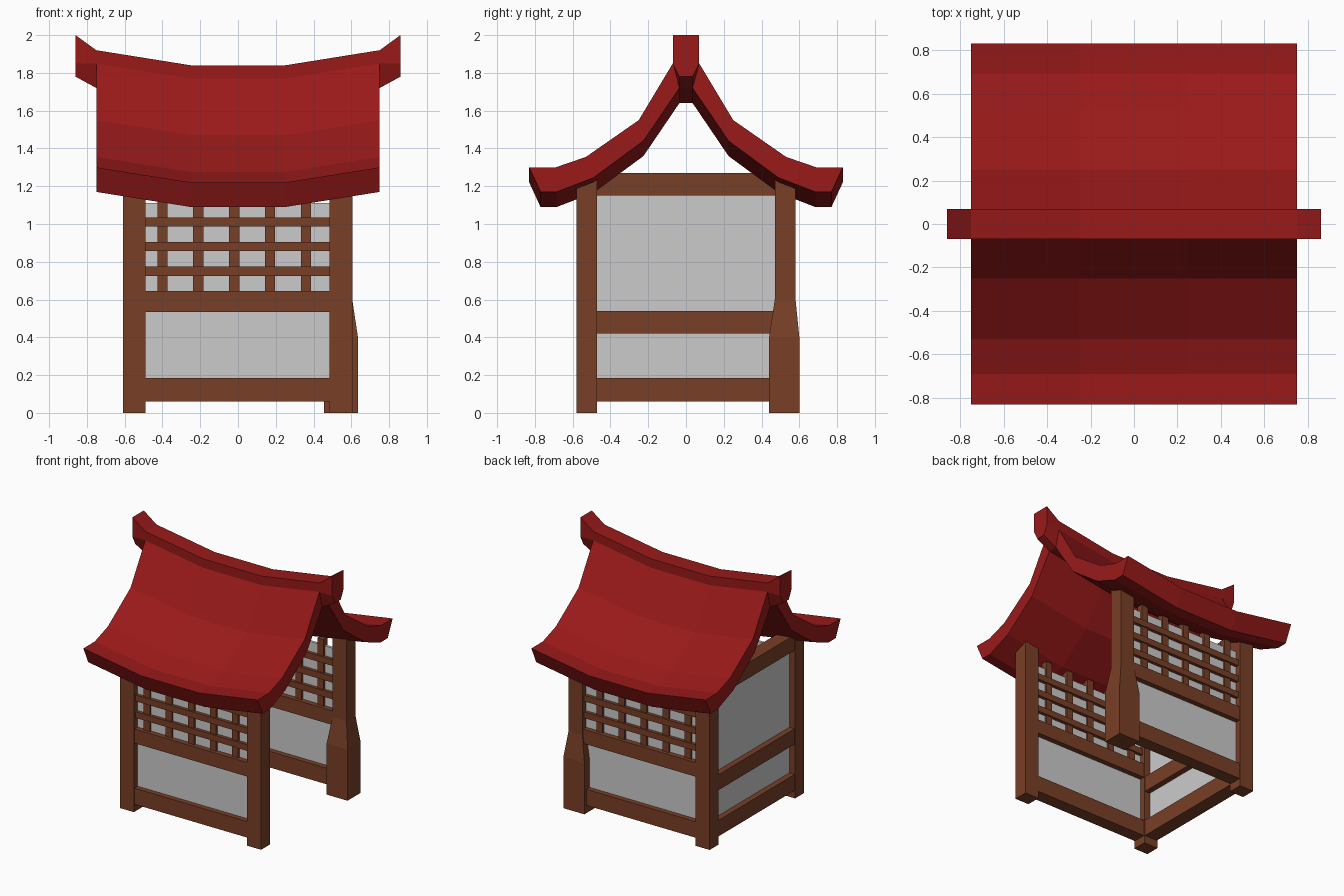
import bpy, bmesh

if "Cube" in bpy.data.objects:
    bpy.data.objects.remove(bpy.data.objects["Cube"])


def material(name, rgb):
    m = bpy.data.materials.new(name)
    m.diffuse_color = (*rgb, 1)
    m.use_nodes = True
    m.node_tree.nodes["Principled BSDF"].inputs["Base Color"].default_value = m.diffuse_color
    return m


RED = material("red_roof", (0.32, 0.01, 0.01))
WOOD = material("brown_wood", (0.19, 0.05, 0.02))


def loft(name, sections, mat=None):
    """Closed solid through a row of matching cross-sections."""
    bm = bmesh.new()
    rings = [[bm.verts.new(p) for p in s] for s in sections]
    n = len(rings[0])
    for a, b in zip(rings, rings[1:]):
        for i in range(n):
            j = (i + 1) % n
            bm.faces.new((a[i], a[j], b[j], b[i]))
    bm.faces.new(rings[0])
    bm.faces.new(rings[-1])
    bmesh.ops.recalc_face_normals(bm, faces=bm.faces)
    me = bpy.data.meshes.new(name)
    bm.to_mesh(me)
    bm.free()
    ob = bpy.data.objects.new(name, me)
    bpy.context.collection.objects.link(ob)
    if mat:
        me.materials.append(mat)
    return ob


def rect(x0, x1, y0, y1, z):
    return [(x0, y0, z), (x1, y0, z), (x1, y1, z), (x0, y1, z)]


def box(name, x, y, z, mat=None):
    y = sorted(y)
    return loft(name, [rect(*x, *y, z[0]), rect(*x, *y, z[1])], mat)


# Roof slopes: curved profile swept along x, sagging in the middle
STATIONS = [(-0.75, 0), (-0.25, -0.08), (0.25, -0.08), (0.75, 0)]
SLOPE = [(0.04, 1.86), (0.07, 1.85), (0.25, 1.55), (0.53, 1.355), (0.69, 1.30),
         (0.83, 1.30), (0.77, 1.17), (0.685, 1.17), (0.49, 1.245),
         (0.225, 1.44), (0.035, 1.72)]
for side, s in (("front", -1), ("back", 1)):
    loft(side + "_roof_slope",
         [[(x, s * y, z + dz) for y, z in SLOPE] for x, dz in STATIONS], RED)


# Ridge beam with upturned ends
def ridge_section(x, top, shoulder, bottom):
    half = [(0.07, top), (0.07, shoulder), (0.035, bottom)]
    return [(x, y, z) for y, z in half] + [(x, -y, z) for y, z in half[::-1]]


ridge = [(-0.86, 2.0, 1.85, 1.78)]
ridge += [(x, 1.92 + dz, 1.85 + dz, 1.72 + dz) for x, dz in STATIONS]
ridge += [(0.86, 2.0, 1.85, 1.78)]
loft("roof_ridge", [ridge_section(*r) for r in ridge], RED)


# Corner posts, tops cut to the roof slope; one has a thickened foot
def post(name, x0, x1, s, thick=False):
    ya, yb = sorted((s * 0.58, s * 0.47))
    top = [(x, y, 1.20 if abs(y) > 0.5 else 1.26)
           for x, y, _ in rect(x0, x1, ya, yb, 0)]
    low = [rect(x0, x1, ya, yb, 0)]
    if thick:
        foot = (x0 - 0.03, x1 + 0.03, ya - 0.03, yb + 0.02)
        low = [rect(*foot, 0), rect(*foot, 0.4), rect(x0, x1, ya, yb, 0.6)]
    loft(name, low + [top], WOOD)


for side, s in (("front", -1), ("back", 1)):
    post(side + "_left_post", -0.61, -0.49, s)
    post(side + "_right_post", 0.485, 0.605, s, thick=(s == 1))

# Front and back walls: panel, rails and lattice
SPAN = (-0.50, 0.495)
for side, s in (("front", -1), ("back", 1)):
    box(side + "_panel", SPAN, (s * 0.515, s * 0.535), (0.12, 1.11))
    for label, z in (("bottom", (0.06, 0.185)), ("middle", (0.535, 0.645))):
        box(f"{side}_{label}_rail", SPAN, (s * 0.475, s * 0.575), z, WOOD)
    for i in range(5):
        x = -0.40 + 0.19 * i
        box(f"{side}_lattice_upright_{i}", (x - 0.027, x + 0.027),
            (s * 0.50, s * 0.55), (0.6, 1.165), WOOD)
    for i in range(3):
        z = 0.75 + 0.13 * i
        box(f"{side}_lattice_bar_{i}", SPAN, (s * 0.49, s * 0.56),
            (z - 0.024, z + 0.024), WOOD)

# Left wall; the right side stays open
WIDE = (-0.48, 0.48)
box("left_panel", (-0.56, -0.54), WIDE, (0.12, 1.2))
for label, z in (("bottom", (0.06, 0.185)), ("middle", (0.42, 0.54)),
                 ("top", (1.15, 1.27))):
    box(f"left_{label}_rail", (-0.605, -0.495), WIDE, z, WOOD)
